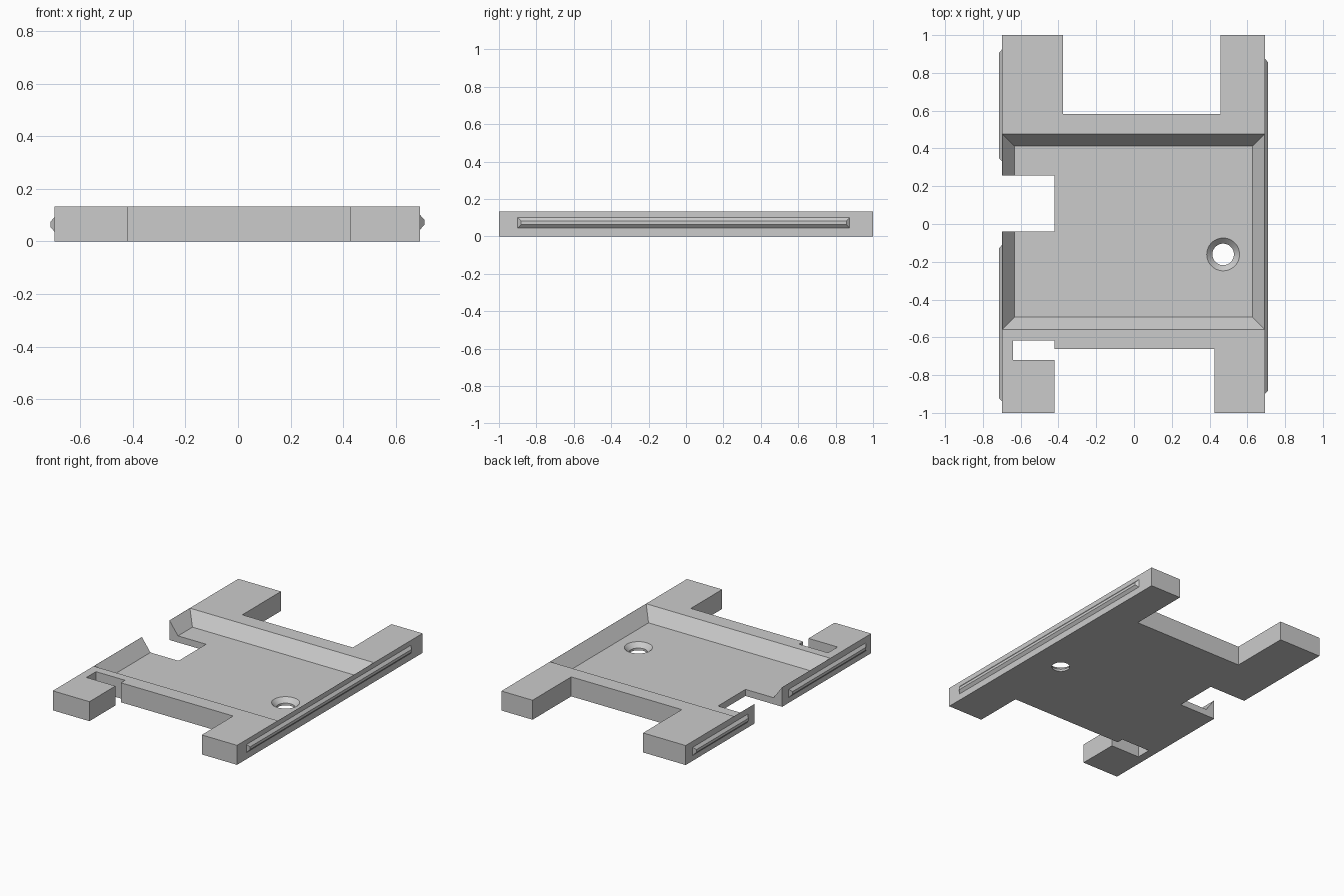
import bpy, bmesh, math

if "Cube" in bpy.data.objects:
    bpy.data.objects.remove(bpy.data.objects["Cube"], do_unlink=True)

LEFT, RIGHT, TOP = -0.698, 0.693, 0.133

grey = bpy.data.materials.new("plain grey")
grey.use_nodes = True
grey.diffuse_color = (0.6, 0.6, 0.6, 1)
grey.node_tree.nodes["Principled BSDF"].inputs["Base Color"].default_value = (0.6, 0.6, 0.6, 1)


def loft(name, lower, upper):
    """Closed solid between two matching rings of points."""
    bm = bmesh.new()
    a = [bm.verts.new(p) for p in lower]
    b = [bm.verts.new(p) for p in upper]
    n = len(a)
    bm.faces.new(a)
    bm.faces.new(b)
    for i in range(n):
        j = (i + 1) % n
        bm.faces.new((a[i], a[j], b[j], b[i]))
    bmesh.ops.recalc_face_normals(bm, faces=bm.faces)
    mesh = bpy.data.meshes.new(name)
    bm.to_mesh(mesh)
    bm.free()
    mesh.materials.append(grey)
    obj = bpy.data.objects.new(name, mesh)
    bpy.context.collection.objects.link(obj)
    return obj


def rect(x0, x1, y0, y1, z):
    return [(x0, y0, z), (x1, y0, z), (x1, y1, z), (x0, y1, z)]


def circle(x, y, r, z, n=48):
    return [(x + r * math.cos(math.tau * i / n), y + r * math.sin(math.tau * i / n), z)
            for i in range(n)]


def cut(target, cutter):
    mod = target.modifiers.new("cut", 'BOOLEAN')
    mod.operation, mod.solver, mod.object = 'DIFFERENCE', 'EXACT', cutter
    bpy.context.view_layer.objects.active = target
    bpy.ops.object.modifier_apply(modifier=mod.name)
    bpy.data.objects.remove(cutter, do_unlink=True)


# Plate outline with legs, side notch and front slot
outline = [(LEFT, -1), (-0.421, -1), (-0.421, -0.72), (-0.64, -0.72), (-0.64, -0.617),
           (-0.421, -0.617), (-0.421, -0.662), (0.427, -0.662), (0.427, -1), (RIGHT, -1),
           (RIGHT, 1), (0.458, 1), (0.458, 0.583), (-0.376, 0.583), (-0.376, 1), (LEFT, 1),
           (LEFT, 0.257), (-0.421, 0.257), (-0.421, -0.04), (LEFT, -0.04)]
plate = loft("plate", [(x, y, 0) for x, y in outline], [(x, y, TOP) for x, y in outline])

# Sloped pocket: the walls rise to a thin edge at both sides
floor_z = 0.045
low = rect(-0.633, 0.628, -0.493, 0.413, floor_z)
rim = rect(LEFT + 0.001, RIGHT - 0.001, -0.559, 0.477, TOP)
k = 1.1
above = [tuple(p + (q - p) * k for p, q in zip(a, b)) for a, b in zip(low, rim)]
cut(plate, loft("pocket_cutter", low, above))

# Countersunk screw hole
hx, hy = 0.472, -0.161
cut(plate, loft("hole_cutter", circle(hx, hy, 0.057, -0.02), circle(hx, hy, 0.057, 0.08)))
cut(plate, loft("countersink_cutter", circle(hx, hy, 0.057, floor_z - 0.03),
                circle(hx, hy, 0.117, floor_z + 0.03)))


# Tapered snap ridges along the sides
def ridge(name, x, side, y0, y1, z0, z1):
    def ring(out, inset_y, inset_z):
        a, b, c, d = y0 + inset_y, y1 - inset_y, z0 + inset_z, z1 - inset_z
        px = x + side * out
        return [(px, a, c), (px, b, c), (px, b, d), (px, a, d)]
    return loft(name, ring(0, 0, 0), ring(0.016, 0.018, 0.018))


ridge("left_ridge", RIGHT, 1, -0.9, 0.875, 0.045, 0.1)
ridge("right_back_ridge", LEFT, -1, 0.33, 0.925, 0.037, 0.092)
ridge("right_front_ridge", LEFT, -1, -0.94, -0.11, 0.037, 0.092)

# Smooth the hole, keep all other edges crisp
bpy.ops.object.select_all(action='DESELECT')
plate.select_set(True)
bpy.context.view_layer.objects.active = plate
bpy.ops.object.shade_smooth_by_angle(angle=math.radians(25))
